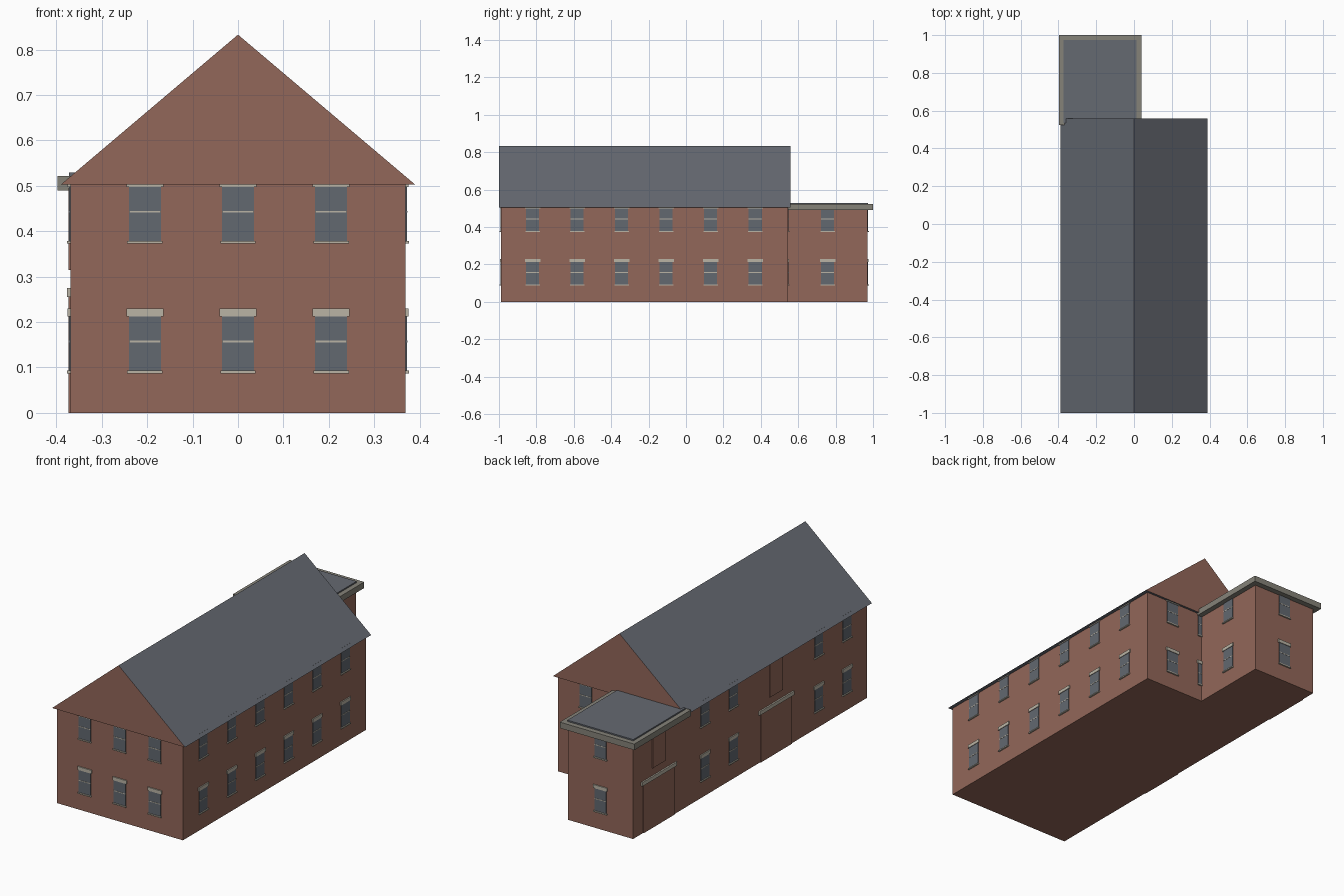
import bpy
import bmesh
from math import radians
from mathutils import Matrix, Vector

cube = bpy.data.objects.get("Cube")
if cube:
    bpy.data.objects.remove(cube, do_unlink=True)


def material(name, rgb):
    m = bpy.data.materials.new(name)
    m.use_nodes = True
    m.diffuse_color = (*rgb, 1)
    m.node_tree.nodes["Principled BSDF"].inputs["Base Color"].default_value = (*rgb, 1)
    return m


BRICK = material("brick", (0.29, 0.135, 0.10))
SLATE = material("slate", (0.130, 0.142, 0.166))
GLASS = material("window glass", (0.122, 0.138, 0.162))
STONE = material("pale stone", (0.49, 0.455, 0.375))
CORNICE = material("weathered stone", (0.235, 0.225, 0.19))


def add_box(bm, lo, hi, slot=0):
    lo, hi = Vector(lo), Vector(hi)
    mat = Matrix.Translation((lo + hi) / 2) @ Matrix.Diagonal((*(hi - lo), 1))
    verts = bmesh.ops.create_cube(bm, size=1, matrix=mat)["verts"]
    for f in {f for v in verts for f in v.link_faces}:
        f.material_index = slot


def to_mesh(name, bm, mats):
    me = bpy.data.meshes.new(name)
    bm.to_mesh(me)
    bm.free()
    for m in mats:
        me.materials.append(m)
    return me


def place(name, mesh, loc=(0, 0, 0), turn=0):
    ob = bpy.data.objects.new(name, mesh)
    ob.location = loc
    ob.rotation_euler.z = radians(turn)
    bpy.context.collection.objects.link(ob)
    return ob


def box(name, lo, hi, mat):
    bm = bmesh.new()
    add_box(bm, lo, hi)
    return place(name, to_mesh(name, bm, [mat]))


# Main dimensions
WX, FRONT, BACK = 0.369, -0.988, 0.546
AX, AY = 0.012, 0.97
EAVES, RIDGE = 0.503, 0.833

# Walls
box("main_walls", (-WX, FRONT, 0), (WX, BACK, EAVES), BRICK)
box("annex_walls", (-WX, BACK, 0), (AX, AY, 0.495), BRICK)

# Gabled roof: slate slopes, brick gable ends
bm = bmesh.new()
profile = [(-0.39, EAVES), (0.39, EAVES), (0, RIDGE)]
end = bm.faces.new([bm.verts.new((x, -1, z)) for x, z in profile])
ext = bmesh.ops.extrude_face_region(bm, geom=[end], use_keep_orig=True)
bmesh.ops.translate(bm, vec=(0, 1.558, 0),
                    verts=[g for g in ext["geom"] if isinstance(g, bmesh.types.BMVert)])
bmesh.ops.recalc_face_normals(bm, faces=bm.faces)
for f in bm.faces:
    f.material_index = 1 if abs(f.normal.y) > 0.9 else 0
place("main_roof", to_mesh("main_roof", bm, [SLATE, BRICK]))

# Flat annex roof with projecting cornice
box("annex_cornice", (-0.397, 0.525, 0.49), (0.04, 1, 0.522), CORNICE)
box("annex_flat_roof", (-0.372, 0.535, 0.515), (0.014, 0.973, 0.529), SLATE)

# One sash window, facing -y, with its sill and lintel
bm = bmesh.new()
add_box(bm, (-0.035, -0.003, 0.09), (0.035, 0.01, 0.214), 0)
add_box(bm, (-0.035, -0.004, 0.155), (0.035, 0.01, 0.159), 1)
add_box(bm, (-0.039, -0.008, 0.087), (0.039, 0.01, 0.093), 1)
add_box(bm, (-0.041, -0.006, 0.212), (0.041, 0.01, 0.23), 1)
window = to_mesh("window", bm, [GLASS, STONE])

bays = [-0.82, -0.582, -0.344, -0.106, 0.132, 0.37]
annex_mid = 0.757
spots = [("front", x, FRONT, 0) for x in (-0.205, 0, 0.205)]
spots += [("left", WX, y, 90) for y in bays]
spots += [("right", -WX, y, -90) for y in bays if y not in (-0.344, -0.106)]
spots += [("back", x, BACK, 180) for x in (0, 0.205)]
spots += [("annex_left", AX, annex_mid, 90), ("annex_back", (AX - WX) / 2, AY, 180)]
for i, (side, x, y, turn) in enumerate(spots):
    for floor, z in (("lower", 0), ("upper", 0.286)):
        place(f"{side}_{floor}_window_{i}", window, (x, y, z), turn)

# Bricked-up loading doors with stone beams, and blind panels above
out = -WX - 0.004
for label, y in (("main", -0.225), ("annex", annex_mid)):
    box(label + "_door", (out, y - 0.13, 0), (-WX, y + 0.13, 0.256), BRICK)
    box(label + "_door_beam", (out - 0.004, y - 0.145, 0.255), (-WX, y + 0.145, 0.275), STONE)
    box(label + "_blind_panel", (out, y - 0.054, 0.315), (-WX, y + 0.054, 0.495), BRICK)
